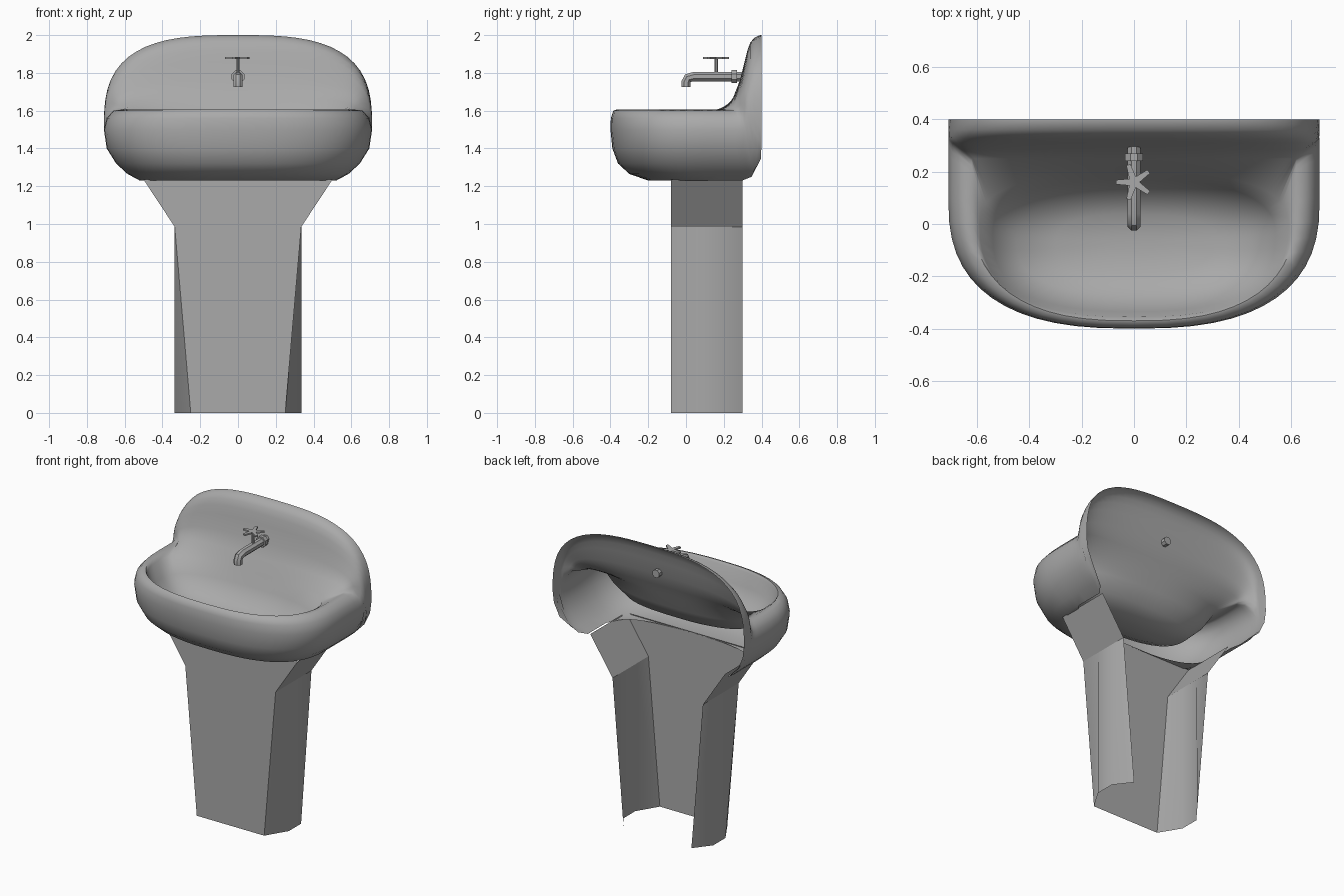
import bpy, bmesh, math
from mathutils import Vector

cube = bpy.data.objects.get("Cube")
if cube:
    bpy.data.objects.remove(cube, do_unlink=True)

# Single ceramic grey
grey = bpy.data.materials.new("ceramic_grey")
grey.use_nodes = True
colour = (0.4, 0.4, 0.4, 1)
grey.diffuse_color = colour
grey.node_tree.nodes["Principled BSDF"].inputs["Base Color"].default_value = colour


def finish(bm, name, angle, closed=True):
    """Turn a bmesh into a named, shaded object."""
    if closed:
        bmesh.ops.recalc_face_normals(bm, faces=bm.faces)
    mesh = bpy.data.meshes.new(name)
    bm.to_mesh(mesh)
    bm.free()
    mesh.materials.append(grey)
    obj = bpy.data.objects.new(name, mesh)
    bpy.context.collection.objects.link(obj)
    bpy.ops.object.select_all(action="DESELECT")
    obj.select_set(True)
    bpy.context.view_layer.objects.active = obj
    bpy.ops.object.shade_smooth_by_angle(angle=math.radians(angle))
    return obj


def loft(rows, loop=True, cap_start=False, cap_end=False):
    """Skin a list of equally long point rows."""
    bm = bmesh.new()
    grid = [[bm.verts.new(p) for p in row] for row in rows]
    n = len(grid[0])
    for low, high in zip(grid, grid[1:]):
        for j in range(n if loop else n - 1):
            k = (j + 1) % n
            bm.faces.new((low[j], low[k], high[k], high[j]))
    if cap_start:
        bm.faces.new(grid[0][::-1])
    if cap_end:
        bm.faces.new(grid[-1])
    return bm


def clamp(v):
    return max(0.0, min(1.0, v))


# Basin rings, outside to inside:
# half width, front y, middle y, back y, front z, back z
RINGS = [
    (0.50, -0.08, 0.1, 0.40, 1.23, 2.0),
    (0.52, -0.20, 0.1, 0.395, 1.23, 2.0),
    (0.585, -0.30, 0.1, 0.38, 1.265, 1.995),
    (0.645, -0.36, 0.1, 0.36, 1.32, 1.985),
    (0.695, -0.39, 0.1, 0.34, 1.40, 1.96),
    (0.71, -0.40, 0.1, 0.325, 1.50, 1.92),
    (0.695, -0.398, 0.1, 0.31, 1.56, 1.86),
    (0.66, -0.385, 0.1, 0.285, 1.60, 1.76),
    (0.62, -0.37, 0.08, 0.25, 1.605, 1.67),
    (0.59, -0.355, 0, 0.2, 1.59, 1.59),
    (0.54, -0.335, -0.04, 0.17, 1.5, 1.5),
    (0.45, -0.27, -0.06, 0.11, 1.41, 1.41),
    (0.3, -0.19, -0.07, 0.04, 1.37, 1.37),
    (0.1, -0.1, -0.07, -0.04, 1.36, 1.36),
]
WIDEST = RINGS[5]


def skirt_width(z):
    """Half width of the outer skirt at a height below its widest ring."""
    for low, high in zip(RINGS[1:5], RINGS[2:6]):
        if z <= high[4]:
            f = clamp((z - low[4]) / (high[4] - low[4]))
            return low[0] + f * (high[0] - low[0])
    return WIDEST[0]


def back_point(ring, s):
    """Point on the rear half of a ring, from the side (0) to the centre (1)."""
    a, _, mid, yb, zf, zb = ring
    if zb == zf:
        ang = s * math.pi / 2
        return (a * max(0, math.cos(ang)) ** 0.8, mid + (yb - mid) * math.sin(ang) ** 0.8, zf)
    t = clamp((s - 0.2) / 0.8)
    z = zf + (zb - zf) * (1 - (1 - t) ** 2.5)
    ramp = clamp(s / 0.28)
    y = mid + (yb - mid) * ramp * (2 - ramp)
    y -= 0.09 * ramp * clamp((1.27 - z) / 0.04)
    if z < WIDEST[4]:
        return (skirt_width(z), y, z)
    base = max(zf, WIDEST[4])
    h = clamp((z - base) / (zb - base))
    return (max(a, WIDEST[0] if zf < base else a) * (1 - h ** 3) ** (1 / 3), y, z)


def basin_ring(ring, front=14, back=24):
    a, yf, mid, _, zf, _ = ring
    half = []
    for i in range(front):
        ang = i / front * math.pi / 2
        half.append((a * math.sin(ang) ** 0.77, mid + (yf - mid) * math.cos(ang) ** 0.77, zf))
    half += [back_point(ring, i / back) for i in range(back + 1)]
    return half + [(-x, y, z) for x, y, z in half[-2:0:-1]]


# Open-backed basin with splashback and bowl in one shell
finish(loft([basin_ring(r) for r in RINGS], cap_end=True), "basin", 60, closed=False)

# Pedestal: open-backed shell, tapered front panel, flared top
ys = (0.3, 0.19, 0.06, -0.08)
foot = (0.25, 0.335, 0.335, 0.25)
rows = []
for z, xs in ((0, foot), (0.985, (0.335,) * 4), (1.235, (0.5,) * 4)):
    left = [(-x, y, z) for x, y in zip(xs, ys)]
    rows.append(left + [(-x, y, z) for x, y, z in reversed(left)])
finish(loft(rows, loop=False), "pedestal", 30, closed=False)


def tube(name, path, radii, sides=8):
    """Tube along a path in the x = 0 plane."""
    path = [Vector((0, y, z)) for y, z in path]
    rings = []
    for i, p in enumerate(path):
        d = (path[min(i + 1, len(path) - 1)] - path[max(i - 1, 0)]).normalized()
        across = Vector((1, 0, 0))
        up = d.cross(across)
        angles = [(j + 0.5) * math.tau / sides for j in range(sides)]
        rings.append([p + radii[i] * (across * math.cos(t) + up * math.sin(t)) for t in angles])
    return finish(loft(rings, cap_start=True, cap_end=True), name, 35)


# Tap: spout, wall flange, stem
tube("tap_spout", [(0.32, 1.78), (0.04, 1.78), (0.01, 1.772), (0, 1.75), (0, 1.725)],
     [0.027] * 5)
tube("tap_flange", [(0.27, 1.78), (0.24, 1.78)], [0.037] * 2)
tube("tap_stem", [(0.16, 1.79), (0.16, 1.88)], [0.009] * 2)

# Five-armed star handle
rows = []
for z in (1.874, 1.884):
    star = []
    for arm in range(5):
        mid = math.radians(36) + arm * math.tau / 5
        for offset, r in ((-0.628, 0.022), (-0.12, 0.07), (0.12, 0.07)):
            t = mid + offset
            star.append((r * math.cos(t), 0.16 + r * math.sin(t), z))
    rows.append(star)
finish(loft(rows, cap_start=True, cap_end=True), "tap_handle", 30)
